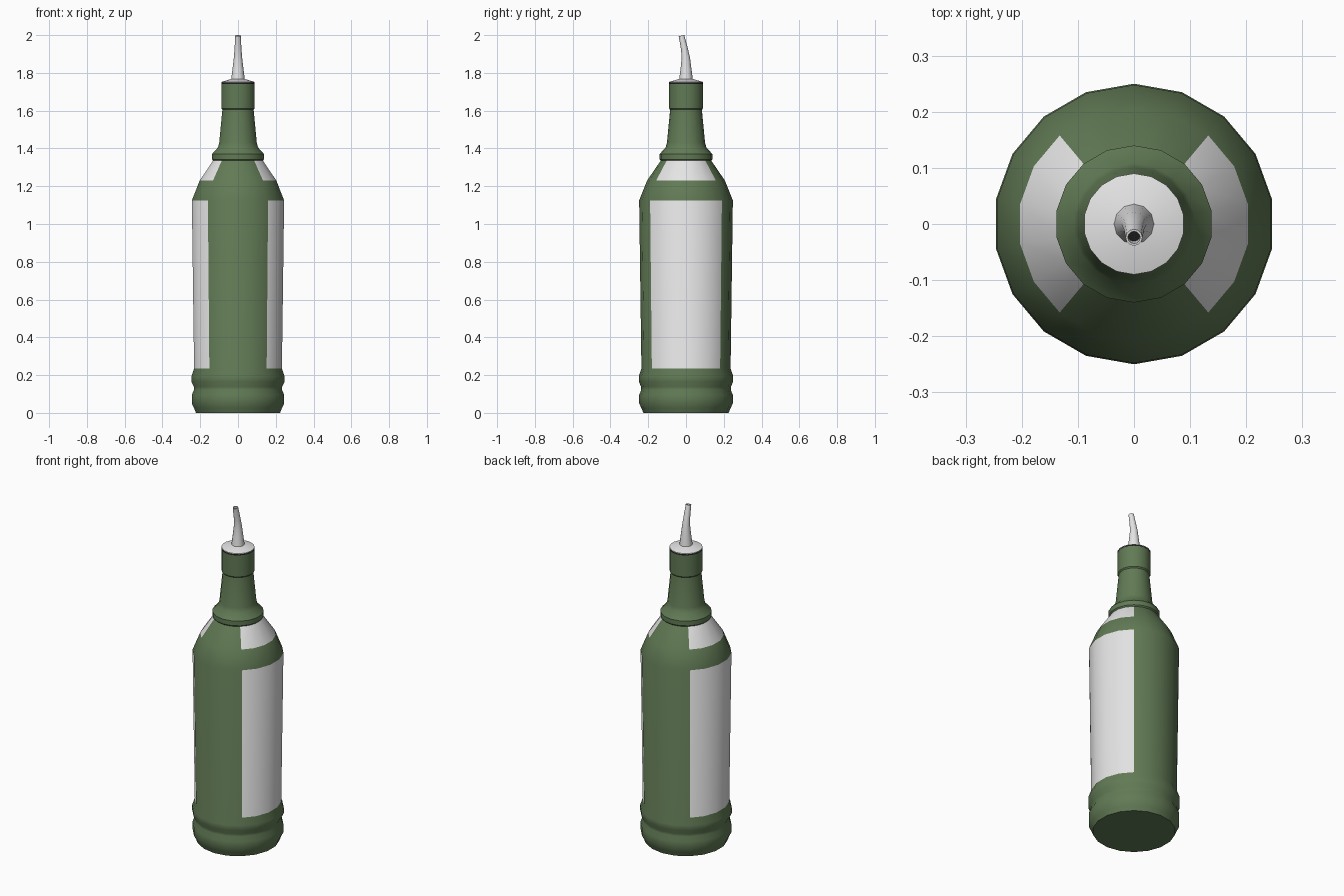
import bpy, bmesh, math
from mathutils import Vector, Matrix

cube = bpy.data.objects.get("Cube")
if cube:
    bpy.data.objects.remove(cube, do_unlink=True)


def material(name, rgb):
    m = bpy.data.materials.new(name)
    m.use_nodes = True
    m.diffuse_color = (*rgb, 1)
    m.node_tree.nodes["Principled BSDF"].inputs["Base Color"].default_value = (*rgb, 1)
    return m


GREEN = material("green_glass", (0.12, 0.195, 0.09))
PALE = material("pale_grey", (0.78, 0.78, 0.78))
DARK = material("near_black", (0.012, 0.012, 0.012))


def loft(name, rings, mats, sides=18, paint=None):
    """Join rings of (radius, z, y offset, tilt) into a closed solid."""
    bm = bmesh.new()
    loops = []
    for r, z, y, tilt in rings:
        turn = Matrix.Rotation(tilt, 3, 'X')
        loop = []
        for i in range(sides):
            a = math.pi / 2 + math.tau * i / sides
            p = turn @ Vector((r * math.cos(a), r * math.sin(a), 0))
            loop.append(bm.verts.new(p + Vector((0, y, z))))
        loops.append(loop)
    for low, high in zip(loops, loops[1:]):
        for i in range(sides):
            j = (i + 1) % sides
            bm.faces.new((low[i], low[j], high[j], high[i]))
    bm.faces.new(loops[0][::-1])
    bm.faces.new(loops[-1])
    if paint:
        for f in bm.faces:
            f.material_index = paint(f)
    mesh = bpy.data.meshes.new(name)
    bm.to_mesh(mesh)
    bm.free()
    for m in mats:
        mesh.materials.append(m)
    ob = bpy.data.objects.new(name, mesh)
    bpy.context.collection.objects.link(ob)
    bpy.ops.object.select_all(action='DESELECT')
    ob.select_set(True)
    bpy.context.view_layer.objects.active = ob
    bpy.ops.object.shade_smooth_by_angle(angle=math.radians(32))
    return ob


# Bottle: ribbed base, tapered body, shoulder, collar, neck and lip
LABEL_LOW, LABEL_HIGH = 0.235, 1.125
SHOULDER_LOW, SHOULDER_HIGH = 1.23, 1.335
profile = [
    (0.226, 0), (0.236, 0.025), (0.248, 0.05), (0.248, 0.095), (0.237, 0.122),
    (0.237, 0.138), (0.25, 0.165), (0.25, 0.195), (0.236, LABEL_LOW),
    (0.248, LABEL_HIGH), (0.206, SHOULDER_LOW), (0.134, SHOULDER_HIGH),
    (0.14, 1.342), (0.14, 1.37), (0.108, 1.405), (0.101, 1.43),
    (0.084, 1.605), (0.09, 1.612), (0.09, 1.741),
]


def label_faces(f):
    c = f.calc_center_median()
    in_band = LABEL_LOW < c.z < LABEL_HIGH or SHOULDER_LOW < c.z < SHOULDER_HIGH
    on_side = abs(math.atan2(c.y, abs(c.x))) < math.radians(50)
    return int(in_band and on_side)


loft("bottle", [(r, z, 0, 0) for r, z in profile], [GREEN, PALE], paint=label_faces)

# Thin dark seal between the lip and the stopper
loft("stopper_seal", [(0.0895, 1.74, 0, 0), (0.0895, 1.748, 0, 0)], [DARK])

# Stopper disc
loft("stopper", [(0.09, 1.748, 0, 0), (0.09, 1.752, 0, 0), (0.036, 1.768, 0, 0)], [PALE])

# Bent pouring spout with a hollow dark tip
spout_rings = [
    (0.036, 1.765, 0, 0), (0.029, 1.82, 0, 0), (0.022, 1.88, -0.001, 0.1),
    (0.018, 1.93, -0.009, 0.2), (0.015, 1.997, -0.024, 0.2),
    (0.011, 1.997, -0.024, 0.2), (0.011, 1.975, -0.02, 0.2),
]
loft("spout", spout_rings, [PALE, DARK], sides=12,
     paint=lambda f: int(len(f.verts) > 4 and f.calc_center_median().z > 1.9))
